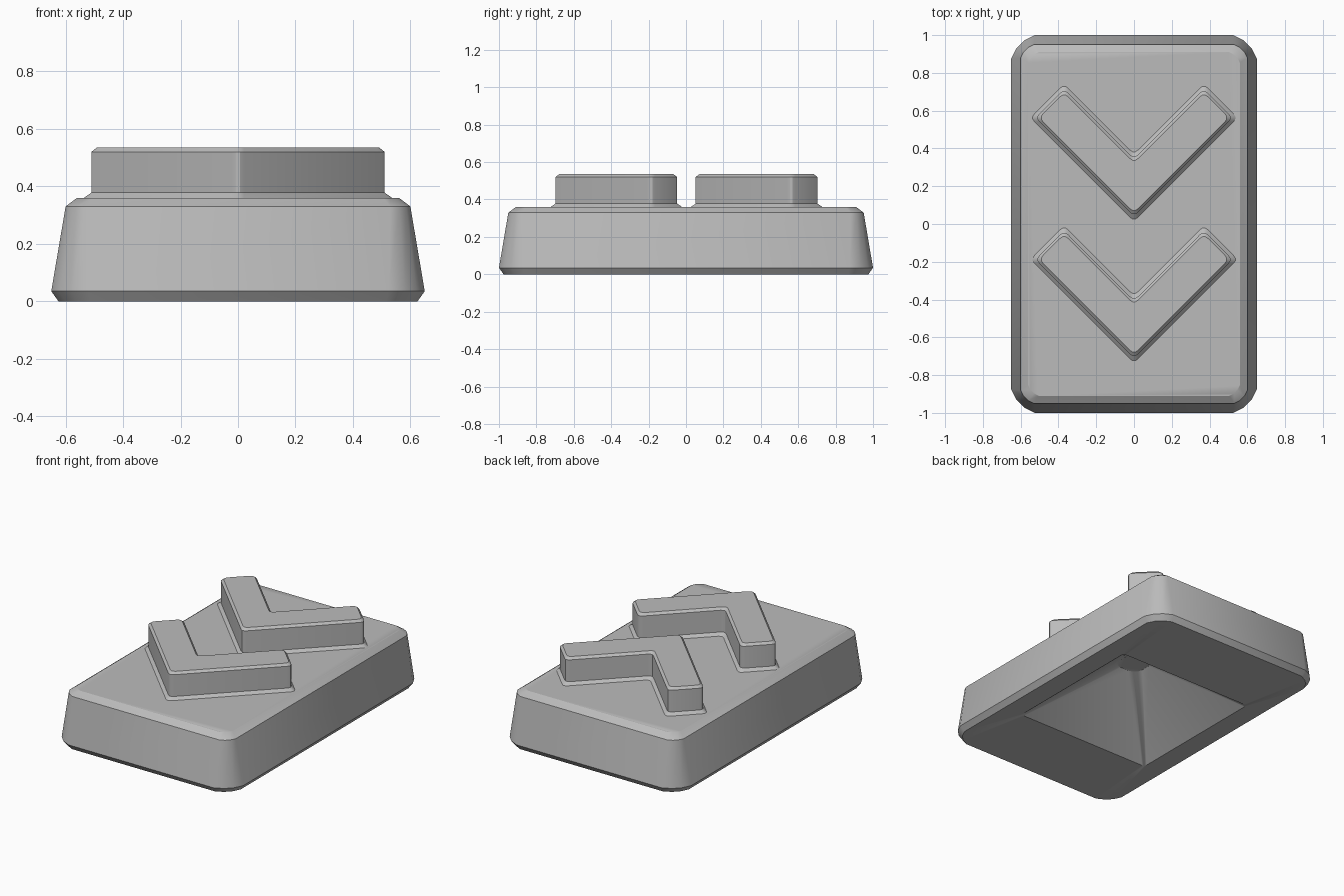
import bpy, bmesh, math
from mathutils import Vector

cube = bpy.data.objects.get("Cube")
if cube:
    bpy.data.objects.remove(cube)

grey = bpy.data.materials.new("plain_grey")
grey.use_nodes = True
COLOUR = (0.5, 0.5, 0.5, 1)
grey.diffuse_color = COLOUR
grey.node_tree.nodes["Principled BSDF"].inputs["Base Color"].default_value = COLOUR


def rounded(points, cut, fullness=1.0, steps=3):
    """Replace every corner by a short curve that starts `cut` away from it."""
    out = []
    for i, p in enumerate(points):
        p = Vector(p)
        a = p + (Vector(points[i - 1]) - p).normalized() * cut
        b = p + (Vector(points[(i + 1) % len(points)]) - p).normalized() * cut
        pull = p.lerp((a + b) / 2, 1 - fullness)
        for s in range(steps + 1):
            t = s / steps
            out.append(a.lerp(pull, t).lerp(pull.lerp(b, t), t))
    return out


def loft(name, rings, cap_first):
    """Skin a stack of (outline, height) rings and cap the ends."""
    bm = bmesh.new()
    loops = [[bm.verts.new((p.x, p.y, z)) for p in outline] for outline, z in rings]
    n = len(loops[0])
    for low, high in zip(loops, loops[1:]):
        for i in range(n):
            j = (i + 1) % n
            bm.faces.new((low[i], low[j], high[j], high[i]))
    bm.faces.new(loops[-1])
    if cap_first:
        bm.faces.new(loops[0][::-1])
    bmesh.ops.recalc_face_normals(bm, faces=bm.faces)
    mesh = bpy.data.meshes.new(name)
    bm.to_mesh(mesh)
    bm.free()
    mesh.materials.append(grey)
    obj = bpy.data.objects.new(name, mesh)
    bpy.context.collection.objects.link(obj)
    bpy.ops.object.select_all(action="DESELECT")
    obj.select_set(True)
    bpy.context.view_layer.objects.active = obj
    bpy.ops.object.shade_smooth_by_angle(angle=math.radians(32))
    return obj


def rectangle(x, y, cut, fullness=0.5):
    return rounded([(-x, -y), (x, -y), (x, y), (-x, y)], cut, fullness)


# Tapered base: hollow underside, wide rim, sloped walls, bevelled top
loft("base", [
    (rectangle(0.09, 0.09, 0.06, 1), 0.33),
    (rectangle(0.49, 0.485, 0.02), 0),
    (rectangle(0.625, 0.975, 0.11), 0),
    (rectangle(0.65, 1.0, 0.125), 0.035),
    (rectangle(0.60, 0.95, 0.07), 0.33),
    (rectangle(0.56, 0.91, 0.055), 0.36),
], True)


def chevron(grow, shift):
    """V outline with diagonal arms, offset outward by `grow`."""
    g = grow * math.sqrt(2)
    outer, end, inner = 0.71 + g, 0.335 + g, 0.405 - g
    right = [((outer + end) / 2, (end - outer) / 2),
             ((inner + end) / 2, (end - inner) / 2)]
    left = [(-x, y) for x, y in reversed(right)]
    points = [(0, -outer)] + right + [(0, -inner)] + left
    return rounded([(x, y + shift) for x, y in points], 0.03)


# Two raised chevrons with a flared foot and bevelled top
for label, shift in (("front", 0), ("back", 0.75)):
    loft(label + "_chevron", [
        (chevron(0.018, shift), 0.36),
        (chevron(0, shift), 0.378),
        (chevron(0, shift), 0.52),
        (chevron(-0.014, shift), 0.535),
    ], False)
